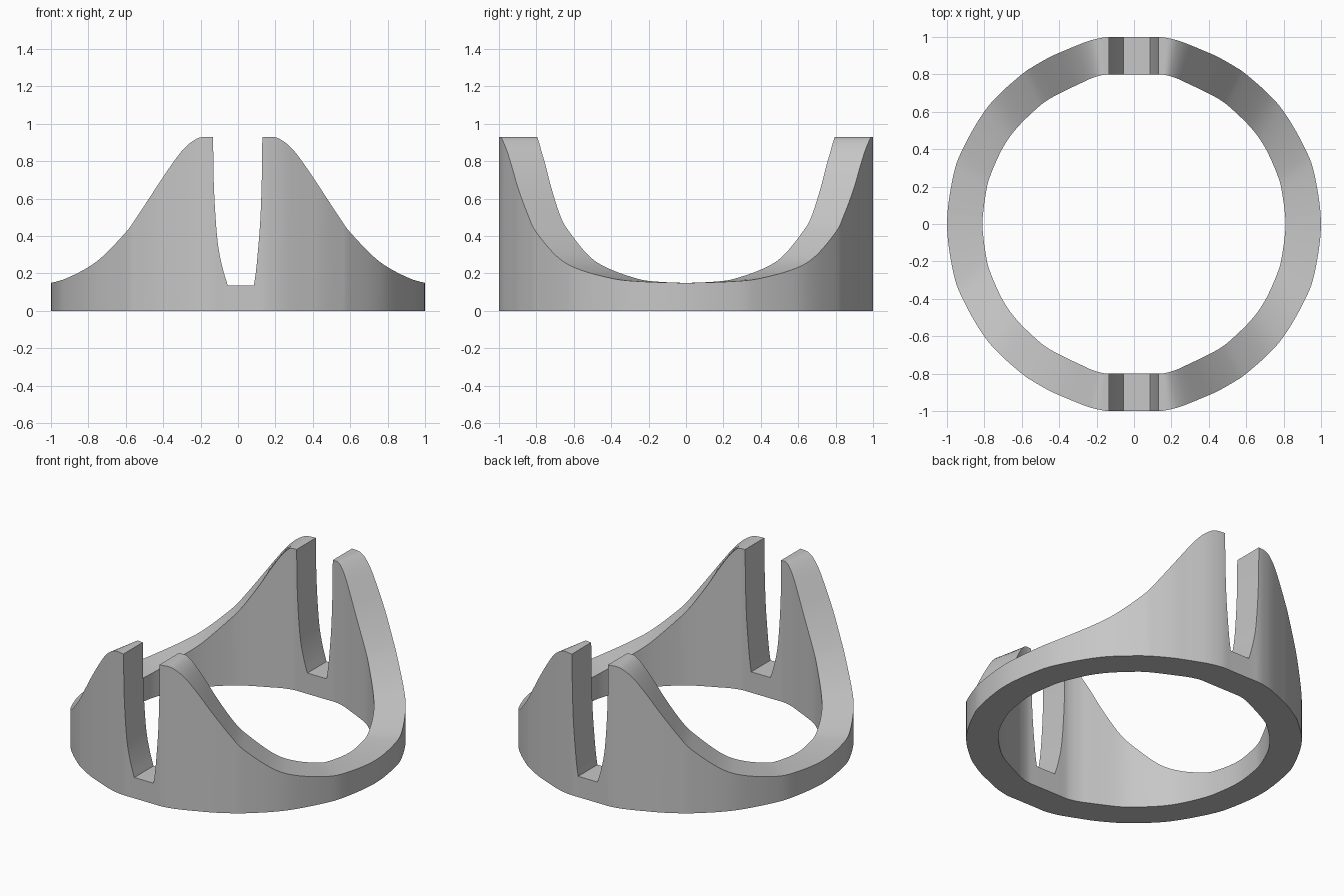
import bpy
import bmesh

cube = bpy.data.objects.get("Cube")
if cube:
    bpy.data.objects.remove(cube, do_unlink=True)

grey = bpy.data.materials.new("plain grey")
grey.use_nodes = True
grey.diffuse_color = (0.57, 0.57, 0.57, 1)
grey.node_tree.nodes["Principled BSDF"].inputs["Base Color"].default_value = (0.57, 0.57, 0.57, 1)


def spline(points, steps, closed=False):
    """Smooth curve through the points."""
    n = len(points)
    pick = (lambda i: points[i % n]) if closed else (lambda i: points[max(0, min(n - 1, i))])
    result = []
    for i in range(n if closed else n - 1):
        a, b, c, d = (pick(i + k) for k in (-1, 0, 1, 2))
        for s in range(steps):
            t = s / steps
            result.append(tuple(
                0.5 * (2 * q + (r - p) * t + (2 * p - 5 * q + 4 * r - u) * t ** 2
                       + (3 * q - p - 3 * r + u) * t ** 3)
                for p, q, r, u in zip(a, b, c, d)))
    return result if closed else result + [points[-1]]


def loop_from_quarter(quarter):
    """Mirror a quarter rim, running from +x to +y, into a closed smooth loop."""
    half = quarter + [(-x, y, z) for x, y, z in reversed(quarter)]
    return spline(half + [(x, -y, z) for x, y, z in reversed(half[1:-1])], 5, closed=True)


def make_object(name, bm):
    """Turn a bmesh into a grey object."""
    bmesh.ops.recalc_face_normals(bm, faces=bm.faces)
    mesh = bpy.data.meshes.new(name)
    bm.to_mesh(mesh)
    bm.free()
    mesh.materials.append(grey)
    obj = bpy.data.objects.new(name, mesh)
    bpy.context.collection.objects.link(obj)
    return obj


# Rim stations: outer x, outer y, inner x, inner y, height of the rim
stations = [(1, 0, .81, 0, .15), (.966, .26, .79, .176, .158), (.915, .403, .764, .27, .175),
            (.815, .58, .7, .41, .225), (.725, .689, .625, .515, .29), (.6, .8, .515, .622, .42),
            (.54, .841, .45, .67, .503), (.445, .895, .36, .717, .648), (.36, .932, .29, .75, .775),
            (.3, .957, .242, .773, .855), (.25, .976, .207, .786, .902), (.2, .99, .175, .795, .928),
            (.14, 1, .14, .8, .93), (.07, 1, .07, .8, .93)]
outer = loop_from_quarter([(x, y, z) for x, y, _, _, z in stations])
inner = loop_from_quarter([(x, y, z) for _, _, x, y, z in stations])

# Ring with swept peaks: outer wall, rim, inner wall and base
bm = bmesh.new()
loops = [[bm.verts.new(p) for p in rim] for rim in (
    [(x, y, 0) for x, y, _ in outer], outer, inner, [(x, y, 0) for x, y, _ in inner])]
for k, lower in enumerate(loops):
    upper = loops[(k + 1) % len(loops)]
    for i in range(len(lower)):
        bm.faces.new((lower[i - 1], lower[i], upper[i], upper[i - 1]))
ring = make_object("ring_stand", bm)

# Tapered slot cut through both peaks
slot = ([(.13, 1.1)]
        + spline([(.13, .93), (.127, .7), (.12, .5), (.11, .36), (.097, .22), (.085, .137)], 4)
        + spline([(-.055, .137), (-.08, .22), (-.105, .34), (-.12, .5), (-.13, .7), (-.133, .93)], 4)
        + [(-.133, 1.1)])
bm = bmesh.new()
face = bm.faces.new([bm.verts.new((x, -1.2, z)) for x, z in slot])
far = bmesh.ops.extrude_face_region(bm, geom=[face])["geom"]
bmesh.ops.translate(bm, vec=(0, 2.4, 0), verts=[v for v in far if isinstance(v, bmesh.types.BMVert)])
cutter = make_object("slot_cutter", bm)

mod = ring.modifiers.new("slot", "BOOLEAN")
mod.operation = "DIFFERENCE"
mod.solver = "EXACT"
mod.object = cutter
bpy.ops.object.select_all(action="DESELECT")
ring.select_set(True)
bpy.context.view_layer.objects.active = ring
bpy.ops.object.modifier_apply(modifier=mod.name)
bpy.data.objects.remove(cutter, do_unlink=True)

# Smooth walls, crisp rims
bpy.ops.object.shade_smooth_by_angle(angle=0.5)
